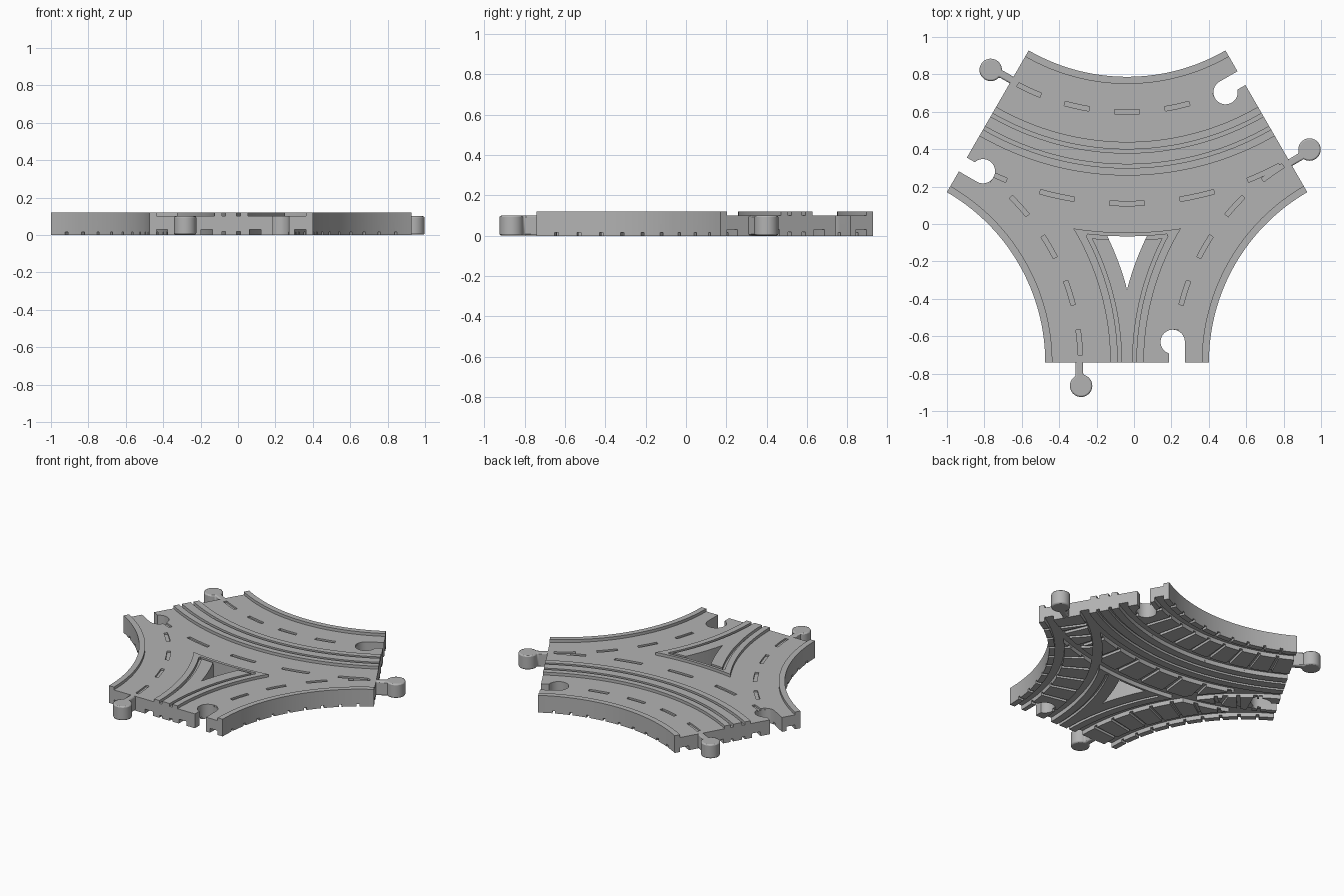
import bpy, bmesh
from math import sin, cos, radians, pi
from mathutils import Vector, Matrix

cube = bpy.data.objects.get("Cube")
if cube:
    bpy.data.objects.remove(cube, do_unlink=True)

CENTRE = Vector((-0.037, 0.119))
END = 0.86              # distance from the centre to each end
HALF = 0.4375           # half width of an end
CORNER = END * 2        # distance from the centre to each arc centre
EDGE = END * 3 ** 0.5 - HALF
ROAD_Z, TOP_Z = 0.10, 0.12
BACK, LEFT, RIGHT = 0, 1, 2   # arc centres

grey = bpy.data.materials.new("plain_grey")
grey.use_nodes = True
grey.diffuse_color = (0.45, 0.45, 0.45, 1)
shader = grey.node_tree.nodes["Principled BSDF"]
shader.inputs["Base Color"].default_value = grey.diffuse_color
shader.inputs["Roughness"].default_value = 0.6


def arc(corner, r, a0, a1, n=32):
    """Points on a circle about one corner; angle 0 points at the centre."""
    d = radians(90 + 120 * corner)
    pts = []
    for i in range(n + 1):
        a = d + pi + radians(a0 + (a1 - a0) * i / n)
        pts.append(Vector((CORNER * cos(d) + r * cos(a), CORNER * sin(d) + r * sin(a))))
    return pts


def ring(corner, r0, r1, a0=-30, a1=30, n=32):
    return arc(corner, r0, a0, a1, n) + arc(corner, r1, a1, a0, n)


def circle(x, y, r, a0, a1, n=28):
    angles = [radians(a0 + (a1 - a0) * i / n) for i in range(n + 1)]
    return [Vector((x + r * cos(a), y + r * sin(a))) for a in angles]


def turned(pts, k):
    m = Matrix.Rotation(radians(120 * k), 2)
    return [m @ p for p in pts]


def prism(name, loops, z0, z1):
    """Extrude one or more flat outlines into a single object."""
    bm = bmesh.new()
    for loop in loops:
        low, high = ([bm.verts.new((*(p + CENTRE), z)) for p in loop] for z in (z0, z1))
        bm.faces.new(low)
        bm.faces.new(high)
        for i in range(len(loop)):
            j = (i + 1) % len(loop)
            bm.faces.new((low[i], low[j], high[j], high[i]))
    bmesh.ops.recalc_face_normals(bm, faces=bm.faces)
    mesh = bpy.data.meshes.new(name)
    bm.to_mesh(mesh)
    bm.free()
    mesh.materials.append(grey)
    ob = bpy.data.objects.new(name, mesh)
    bpy.context.collection.objects.link(ob)
    return ob


def activate(ob):
    bpy.ops.object.select_all(action='DESELECT')
    ob.select_set(True)
    bpy.context.view_layer.objects.active = ob


def cut(ob, loops, z0, z1):
    cutter = prism("cutter", loops, z0, z1)
    cutter.hide_render = True
    mod = ob.modifiers.new("cut", 'BOOLEAN')
    mod.operation, mod.solver, mod.object = 'DIFFERENCE', 'EXACT', cutter
    activate(ob)
    bpy.ops.object.modifier_apply(modifier=mod.name)
    bpy.data.objects.remove(cutter, do_unlink=True)


def finish(ob):
    activate(ob)
    bpy.ops.object.shade_smooth_by_angle(angle=radians(30))


# Road slab: three ends, each with a round socket, joined by concave arcs
outline = []
for k in range(3):
    end = [Vector((-HALF, -END)), Vector((0.224, -END))]
    end += circle(0.244, -0.749, 0.065, 252, 0)
    end += [Vector((0.309, -END))]
    outline += turned(end, k) + arc((RIGHT + k) % 3, EDGE, 30, -30)[:-1]
slab = prism("road_slab", [outline], 0, ROAD_Z)

# Open triangle between the branches
hole = arc(BACK, 1.905, -3.2, 3.2, 6)
hole += arc(RIGHT, 1.54, 3.9, 15.4, 10)
hole += arc(LEFT, 1.54, -15.4, -3.9, 10)[1:]
cut(slab, [hole], -1, 1)

# Lane dashes
DASH = [12.5 * i for i in range(-2, 3)]


def dashes(corner, r):
    return [ring(corner, r - 0.012, r + 0.012, a - 3.1, a + 3.1, 4) for a in DASH]


cut(slab, dashes(BACK, 1.24) + dashes(LEFT, 1.24) + dashes(RIGHT, 1.24), 0.088, 1)
cut(slab, dashes(BACK, 1.73), 0.088, 1)

# Wheel grooves and narrow grooves underneath
wheels = [ring(c, r - 0.03, r + 0.03, -31, 31) for c in range(3) for r in (1.12, 1.36)]
cut(slab, wheels, -1, 0.03)
cut(slab, [ring(BACK, r - 0.03, r + 0.03, -31, 31) for r in (1.62, 1.86)], -1, 0.03)
slim = [ring(BACK, r, r + 0.02, -31, 31) for r in (1.44, 1.52)]
slim += [ring(LEFT, 1.44, 1.46, -31, -2), ring(RIGHT, 1.44, 1.46, 2, 31)]
cut(slab, slim, -1, 0.018)


# Sleeper notches underneath
def sleepers(corner, r0, r1):
    w = 0.5
    return [ring(corner, r0, r1, 6.15 * i - w, 6.15 * i + w, 1) for i in range(-4, 5)]


cut(slab, [s for c in range(3) for s in sleepers(c, 1.03, 1.39)], -1, 0.017)
cut(slab, sleepers(BACK, 1.59, 1.89), -1, 0.017)
finish(slab)

# Raised kerbs along the outer arcs
for c, side in enumerate(("back", "left", "right")):
    finish(prism(side + "_kerb", [ring(c, EDGE, 1.09)], ROAD_Z, TOP_Z))

# Grooved ridge between the back lane and the junction
strips = ((1.40, 1.44), (1.46, 1.52), (1.54, 1.58))
finish(prism("lane_divider", [ring(BACK, a, b) for a, b in strips], ROAD_Z, TOP_Z))

# Grooved traffic island around the open triangle
shape = arc(BACK, 1.885, -8.8, 8.8, 10)
shape += arc(RIGHT, 1.40, -0.8, 30, 20)[1:]
shape += arc(LEFT, 1.40, -30, 0.8, 20)[:-1]
island = prism("traffic_island", [shape], ROAD_Z, TOP_Z)
cut(island, [hole], -1, 1)
cut(island, [ring(LEFT, 1.44, 1.46, -31, -2), ring(RIGHT, 1.44, 1.46, 2, 31)], -1, 1)
cut(island, [ring(BACK, 1.905, 1.925, -6.4, -2.9, 4),
             ring(BACK, 1.905, 1.925, 2.9, 6.4, 4)], -1, 1)
finish(island)

# Round connector pegs on stems
for k, side in enumerate(("front", "right", "left")):
    peg = [Vector((-0.235, -0.85)), Vector((-0.275, -0.85))]
    peg += circle(-0.246, -0.984, 0.06, 119, 439)
    ob = prism(side + "_connector", [turned(peg, k)], 0.002, ROAD_Z)
    bevel = ob.modifiers.new("soft_edges", 'BEVEL')
    bevel.width, bevel.segments = 0.008, 2
    bevel.limit_method, bevel.angle_limit = 'ANGLE', radians(60)
    finish(ob)
